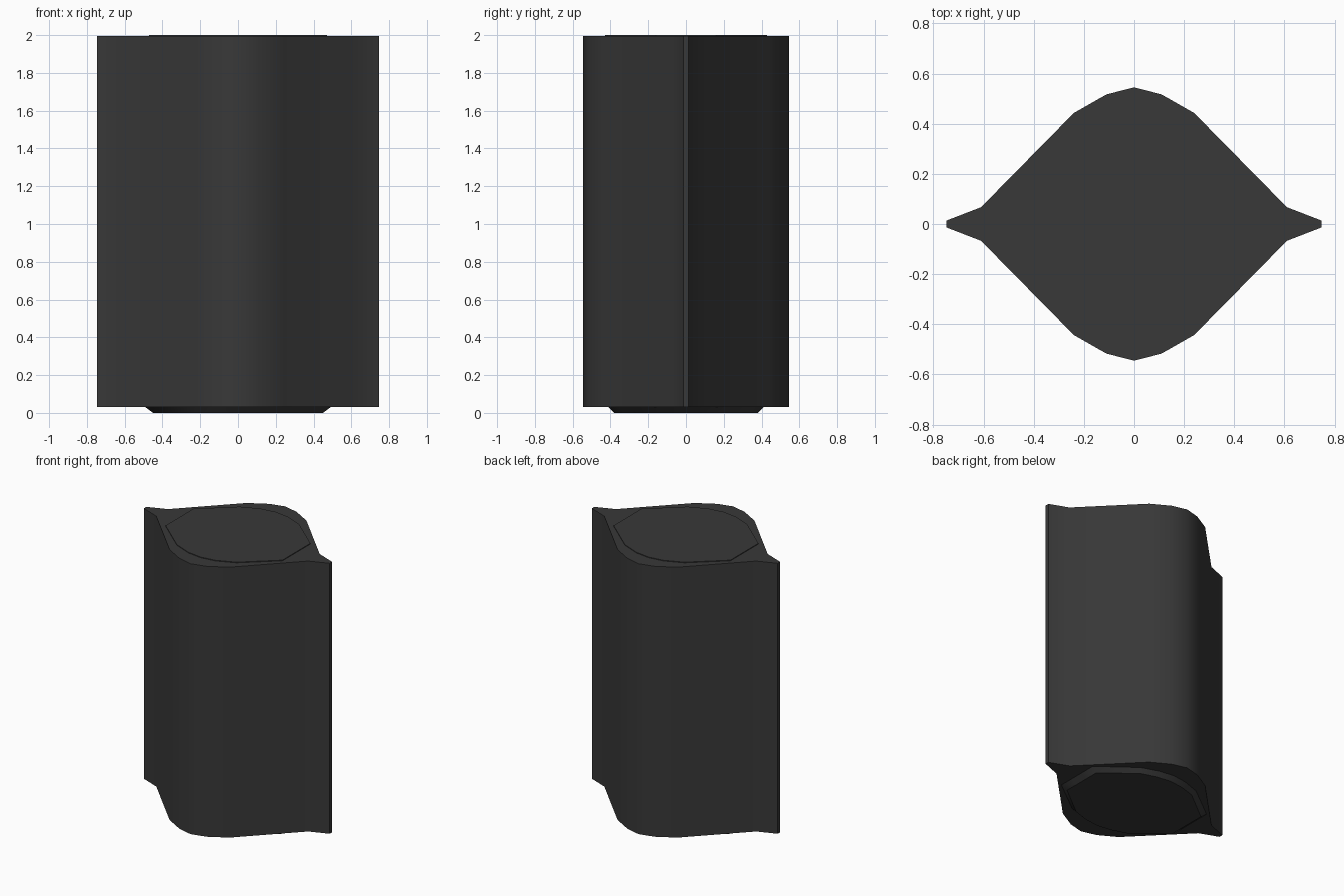
import bpy, bmesh

if "Cube" in bpy.data.objects:
    bpy.data.objects.remove(bpy.data.objects["Cube"])

# Quarter profiles, from the middle of the back round to the right-hand fin
BODY = [(0, .545), (.11, .517), (.24, .443), (.61, .067), (.747, .014)]
PLATE = [(0, .41), (.11, .395), (.24, .35), (.49, .16), (.49, .05)]
FOOT = [(0, .38), (.11, .365), (.22, .33), (.45, .15), (.45, .05)]
CAP = [(0, .43), (.11, .415), (.24, .36), (.47, .16), (.47, .05)]


def full_loop(q):
    """Mirror a quarter profile into a closed loop (clockwise from the back)."""
    half = q + [(x, -y) for x, y in reversed(q)]
    return half + [(-x, y) for x, y in reversed(half[1:-1])]


def loft(name, rings):
    """Stack of (profile, z) rings, closed at both ends."""
    bm = bmesh.new()
    loops = [[bm.verts.new((x, y, z)) for x, y in full_loop(q)] for q, z in rings]
    n = len(loops[0])
    for a, b in zip(loops, loops[1:]):
        for i in range(n):
            j = (i + 1) % n
            bm.faces.new((a[i], a[j], b[j], b[i]))
    bm.faces.new(loops[0])
    bm.faces.new(loops[-1])
    bmesh.ops.recalc_face_normals(bm, faces=bm.faces)
    mesh = bpy.data.meshes.new(name)
    bm.to_mesh(mesh)
    bm.free()
    obj = bpy.data.objects.new(name, mesh)
    bpy.context.collection.objects.link(obj)
    return obj


# Finned column with a protruding foot and a barely raised cap
column = loft("finned_column", [(FOOT, 0), (PLATE, .03), (BODY, .03),
                                (BODY, 1.995), (CAP, 1.995), (CAP, 2.0)])

dark = bpy.data.materials.new("dark_grey")
dark.diffuse_color = (.04, .04, .04, 1)
dark.use_nodes = True
dark.node_tree.nodes["Principled BSDF"].inputs["Base Color"].default_value = dark.diffuse_color
column.data.materials.append(dark)

bpy.context.view_layer.objects.active = column
column.select_set(True)
bpy.ops.object.shade_smooth_by_angle(angle=0.6)
